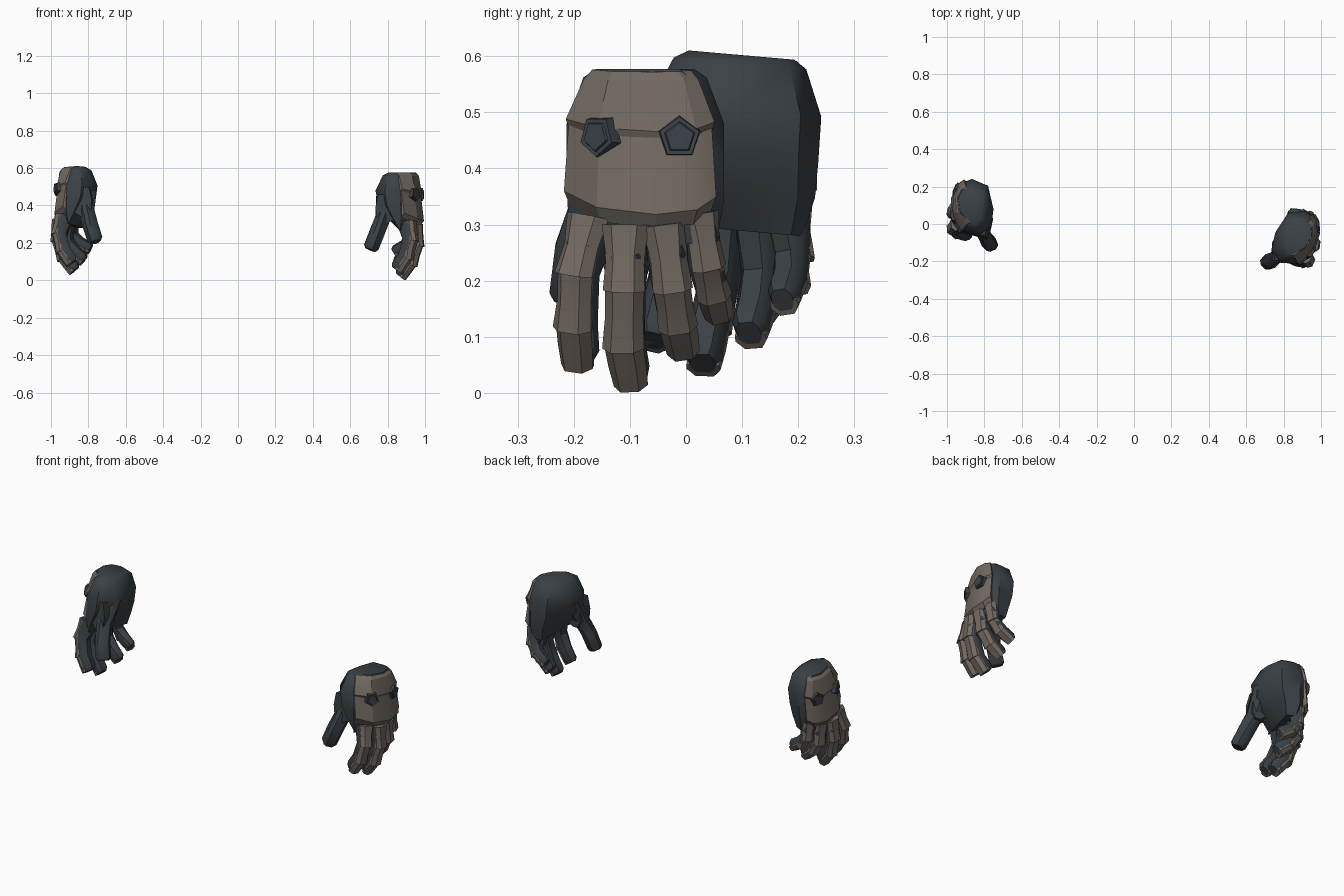
import bpy, bmesh, math
from mathutils import Vector, Matrix

if "Cube" in bpy.data.objects:
    bpy.data.objects.remove(bpy.data.objects["Cube"])


def material(name, rgb):
    m = bpy.data.materials.new(name)
    m.use_nodes = True
    m.diffuse_color = (*rgb, 1)
    m.node_tree.nodes["Principled BSDF"].inputs["Base Color"].default_value = (*rgb, 1)
    return m


CLOTH = material("dark slate cloth", (.042, .052, .06))
ARMOUR = material("brown armour", (.17, .143, .12))
STUD = material("slate stud", (.046, .057, .068))

# The right hand is the left one mirrored, turned, tipped and moved back
RIGHT = (Matrix.Scale(-1, 4, (1, 0, 0)) @ Matrix.Translation((.88, .056, .127))
         @ Matrix.Rotation(math.radians(-5), 4, "X")
         @ Matrix.Rotation(math.radians(20), 4, "Z") @ Matrix.Translation((-.88, .08, -.1)))


def both_hands(name, bm, mat, smooth=25):
    """Make a left and a right object from one bmesh."""
    for side, matrix in (("left", Matrix()), ("right", RIGHT)):
        part = bm.copy()
        bmesh.ops.transform(part, matrix=matrix, verts=part.verts)
        bmesh.ops.recalc_face_normals(part, faces=part.faces)
        mesh = bpy.data.meshes.new(side + "_" + name)
        part.to_mesh(mesh)
        part.free()
        mesh.materials.append(mat)
        ob = bpy.data.objects.new(mesh.name, mesh)
        bpy.context.collection.objects.link(ob)
        bpy.ops.object.select_all(action="DESELECT")
        ob.select_set(True)
        bpy.context.view_layer.objects.active = ob
        bpy.ops.object.shade_smooth_by_angle(angle=math.radians(smooth))
    bm.free()


def loft(rings):
    """Closed skin through rings of points."""
    bm = bmesh.new()
    loops = [[bm.verts.new(p) for p in ring] for ring in rings]
    n = len(loops[0])
    for a, b in zip(loops, loops[1:]):
        for i in range(n):
            j = (i + 1) % n
            bm.faces.new((a[i], a[j], b[j], b[i]))
    bm.faces.new(loops[0])
    bm.faces.new(loops[-1])
    return bm


# Back of the hand (offsets from the centre), its plate, and the palm (share of depth, y)
BACK = [(-.01, -.135), (.06, -.08), (.095, .02), (.09, .1), (.045, .14)]
PLATE = [(-.01, -.135), (.06, -.08), (.095, .02), (.09, .09), (.07, .122)]
PALM = [(.35, .135), (.85, .03), (1, -.06), (.65, -.13)]
DROP = [0, .7, 1, .8, .25]


def back_curve(outline, z, spread, shift, grow=0, drop=0):
    return [Vector((.88 + shift + x + grow, -.075 + y * (spread + grow * 4), z - drop * d))
            for (x, y), d in zip(outline, DROP)]


def hand_ring(z, spread, shift, depth):
    palm = [Vector((.88 + shift - depth * k, -.075 + y * spread, z)) for k, y in PALM]
    return back_curve(BACK, z, spread, shift) + palm


both_hands("glove_body", loft([hand_ring(*r) for r in (
    (.577, .64, -.025, .05), (.562, .8, -.02, .085), (.48, 1.02, -.005, .14),
    (.4, 1.02, 0, .13), (.335, 1.01, .003, .085), (.265, .92, -.01, .005))]), CLOTH, 40)


def back_plate(name, rows):
    rings = []
    for z, spread, shift, grow, drop in rows:
        outer = back_curve(PLATE, z, spread, shift, grow, drop)
        inner = back_curve(PLATE, z, spread, shift, grow - .02, drop)
        rings.append(outer + inner[::-1])
    both_hands(name, loft(rings), ARMOUR)


back_plate("upper_hand_plate", [(.576, .66, -.025, .006, .004), (.558, .75, -.02, .012, 0),
                                (.488, .98, -.005, .013, .022), (.472, .98, -.004, .002, .03)])
back_plate("lower_hand_plate", [(.49, .96, -.005, .007, .025), (.36, 1, .005, .014, .042),
                                (.336, 1, .005, -.004, .044)])


def frames(path, tilt):
    """Point, side direction and outward direction along a finger."""
    pts = [Vector(p) for p in path]
    side = Vector((-math.sin(math.radians(tilt)), math.cos(math.radians(tilt)), 0))
    result = []
    for i, p in enumerate(pts):
        along = (pts[min(i + 1, len(pts) - 1)] - pts[max(i - 1, 0)]).normalized()
        s = (side - along * side.dot(along)).normalized()
        result.append((p, s, s.cross(along) * (1 if s.cross(along).x > 0 else -1)))
    return result


TUBE = [(-.3, 0), (.3, 0), (.52, -.25), (.52, -.72), (.3, -1), (-.3, -1), (-.52, -.72), (-.52, -.25)]
SHELL = [(-.3, .07), (.3, .07), (.55, -.2), (.52, -.38), (-.52, -.38), (-.55, -.2)]


def section(shape, frame, width, depth, lift=0):
    p, s, o = frame
    return [p + s * u * width + o * (v * depth + lift) for u, v in shape]


def finger(name, path, tilt, width, depth, root=(1.2, 1.4), armoured=True):
    fr = frames(path, tilt)
    rings = [section(TUBE, f, width, depth) for f in fr]
    # Broad root and rounded tip
    rings[0] = section(TUBE, fr[0], width * root[0], depth * root[1])
    p, s, o = fr[-1]
    along = (fr[-1][0] - fr[-2][0]).normalized()
    rings[-1] = section(TUBE, (p - along * .016, s, o), width * .95, depth)
    rings.append(section(TUBE, (p - o * depth * .12, s, o), width * .68, depth * .72))
    both_hands(name, loft(rings), CLOTH, 40)
    if not armoured:
        return
    # Overlapping plates on each joint
    for i, part in enumerate(("base", "middle", "tip")):
        a, b = fr[i], fr[i + 1]
        start = root[0] if part == "base" else .98
        end = .86 if part == "tip" else 1.06
        rings = [section(SHELL, a, width * start, depth, -.003),
                 section(SHELL, (a[0].lerp(b[0], .5), a[1], (a[2] + b[2]).normalized()),
                         width * .96, depth, -.002),
                 section(SHELL, b, width * end, depth, -.002 if part == "tip" else .005)]
        both_hands(f"{name}_{part}_plate", loft(rings), ARMOUR)


finger("index_finger", [(.945, -.182, .318), (.952, -.205, .21), (.922, -.207, .11),
                        (.873, -.2, .038)], -25, .063, .07)
finger("middle_finger", [(.985, -.11, .3), (.985, -.112, .18), (.947, -.113, .075),
                         (.892, -.1, .003)], -8, .065, .07)
finger("ring_finger", [(.983, -.036, .3), (.972, -.022, .18), (.925, -.013, .11),
                       (.867, -.003, .06)], 8, .062, .068)
finger("little_finger", [(.965, .03, .32), (.955, .044, .22), (.912, .053, .165),
                         (.848, .062, .125)], 20, .055, .06)
finger("thumb", [(.82, -.135, .47), (.8, -.19, .34), (.768, -.218, .25),
                 (.732, -.23, .156)], -45, .076, .072, (1.25, 1.2), armoured=False)

# Web of the thumb, running from the palm down to the thumb root
both_hands("thumb_web", loft([
    [Vector((.74 + a, -.195, z)), Vector((.87 + b, -.2, z)),
     Vector((.87 + b, -.12, z)), Vector((.75 + a, -.12, z))]
    for a, b, z in ((.01, 0, .46), (-.005, 0, .39), (.0, -.03, .33), (.015, -.08, .3))]), CLOTH, 40)

# Five-sided studs on the back plate
for name, place, tilt, spin in (("front_stud", (.943, -.153, .458), -38, -90),
                                ("rear_stud", (.977, -.012, .455), 3, 90)):
    bm = bmesh.new()
    turn = (Matrix.Translation(place) @ Matrix.Rotation(math.radians(tilt), 4, "Z")
            @ Matrix.Rotation(math.radians(90), 4, "Y") @ Matrix.Rotation(math.radians(spin), 4, "Z"))
    for r1, r2, deep, out in ((.041, .037, .024, 0), (.03, .026, .006, .013)):
        bmesh.ops.create_cone(bm, cap_ends=True, segments=5, radius1=r1, radius2=r2, depth=deep,
                              matrix=turn @ Matrix.Translation((0, 0, out)))
    both_hands(name, bm, STUD)
